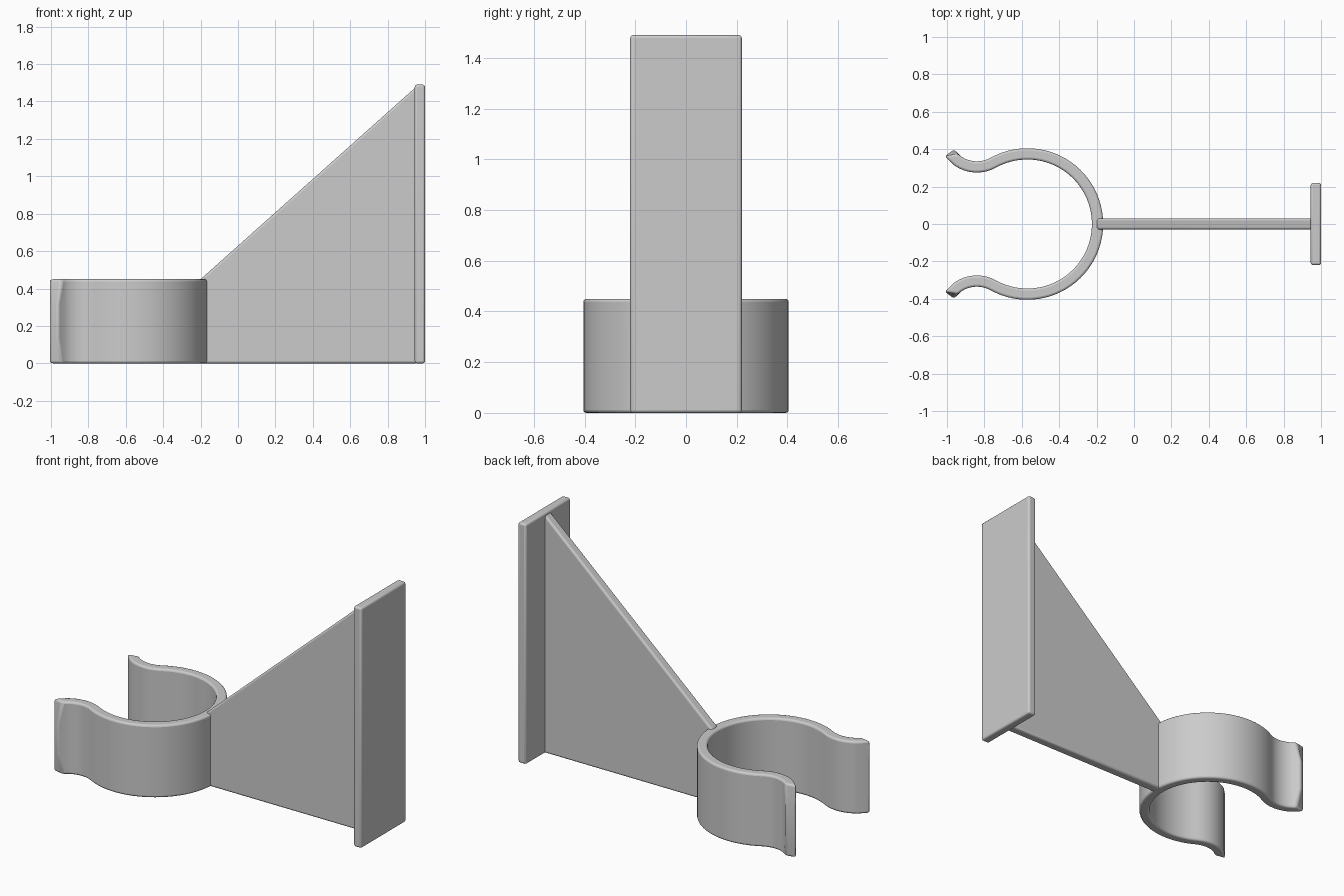
import bpy, bmesh
from math import cos, sin, radians

cube = bpy.data.objects.get("Cube")
if cube:
    bpy.data.objects.remove(cube)

grey = bpy.data.materials.new("light_grey")
grey.use_nodes = True
grey.diffuse_color = (0.6, 0.6, 0.6, 1)
grey.node_tree.nodes["Principled BSDF"].inputs["Base Color"].default_value = (0.6, 0.6, 0.6, 1)


def finish(name, bm, width):
    """Turn a bmesh into a grey object with softly rounded edges."""
    bmesh.ops.recalc_face_normals(bm, faces=bm.faces)
    mesh = bpy.data.meshes.new(name)
    bm.to_mesh(mesh)
    bm.free()
    mesh.materials.append(grey)
    ob = bpy.data.objects.new(name, mesh)
    bpy.context.collection.objects.link(ob)
    bev = ob.modifiers.new("soft_edges", 'BEVEL')
    bev.width = width
    bev.segments = 3
    bev.limit_method = 'ANGLE'
    bev.angle_limit = radians(35)
    bev.use_clamp_overlap = False
    bpy.ops.object.select_all(action='DESELECT')
    ob.select_set(True)
    bpy.context.view_layer.objects.active = ob
    bpy.ops.object.shade_smooth_by_angle(angle=radians(35))
    return ob


def prism(name, outline, y0, y1, width):
    """Extrude an x-z outline between two y positions."""
    bm = bmesh.new()
    face = bm.faces.new([bm.verts.new((x, y0, z)) for x, z in outline])
    ext = bmesh.ops.extrude_face_region(bm, geom=[face])["geom"]
    bmesh.ops.translate(bm, vec=(0, y1 - y0, 0),
                        verts=[v for v in ext if isinstance(v, bmesh.types.BMVert)])
    return finish(name, bm, width)


# Wall plate and triangular web
H, CLIP_H = 1.49, 0.45
prism("wall_plate", [(0.945, 0), (1, 0), (1, H), (0.945, H)], -0.22, 0.22, 0.012)
prism("web", [(-0.2, 0), (0.96, 0), (0.96, H - 0.005), (-0.2, CLIP_H)], -0.03, 0.03, 0.012)

# Spring clip: round grip flowing into an outward-flared lip on each side
RING = (-0.57, 0.0, 0.375)
LIP = (-0.84, 0.485, 0.18)
HALF = 0.03
JOIN, LIP_END, TAPER = 119.1, 215.5, 12


def on_arc(arc, deg, offset):
    cx, cy, r = arc
    a = radians(deg)
    return cx + (r + offset) * cos(a), cy + (r + offset) * sin(a)


# Each station: arc, angle, sign of the outward side
stations = [(RING, JOIN * i / 26, 1) for i in range(27)]
lip_start, lip_last = JOIN + 180, LIP_END + 20
stations += [(LIP, lip_start + (lip_last - lip_start) * i / 8, -1) for i in range(1, 9)]
stations.append((LIP, LIP_END, -1))

levels = [0, 0.13, CLIP_H - 0.13, CLIP_H]
loops = []
for arc, deg, sign in stations:
    tip = deg == LIP_END
    inner = [(*on_arc(arc, deg, -sign * HALF), z) for z in levels]
    # Lip corners are trimmed at the top and bottom of the outer side
    outer = [(*on_arc(arc, deg + (TAPER if tip and z in (0, CLIP_H) else 0), sign * HALF), z)
             for z in reversed(levels)]
    loops.append(inner + outer)
mirrored = [[(x, -y, z) for x, y, z in loop] for loop in reversed(loops[1:])]

bm = bmesh.new()
rows = [[bm.verts.new(co) for co in loop] for loop in mirrored + loops]
n = len(rows[0])
for a, b in zip(rows, rows[1:]):
    for k in range(n):
        bm.faces.new((a[k], a[(k + 1) % n], b[(k + 1) % n], b[k]))
for row in (rows[0], rows[-1]):
    for k in range(n // 2 - 1):
        bm.faces.new((row[k], row[k + 1], row[n - 2 - k], row[n - 1 - k]))
finish("spring_clip", bm, 0.012)
